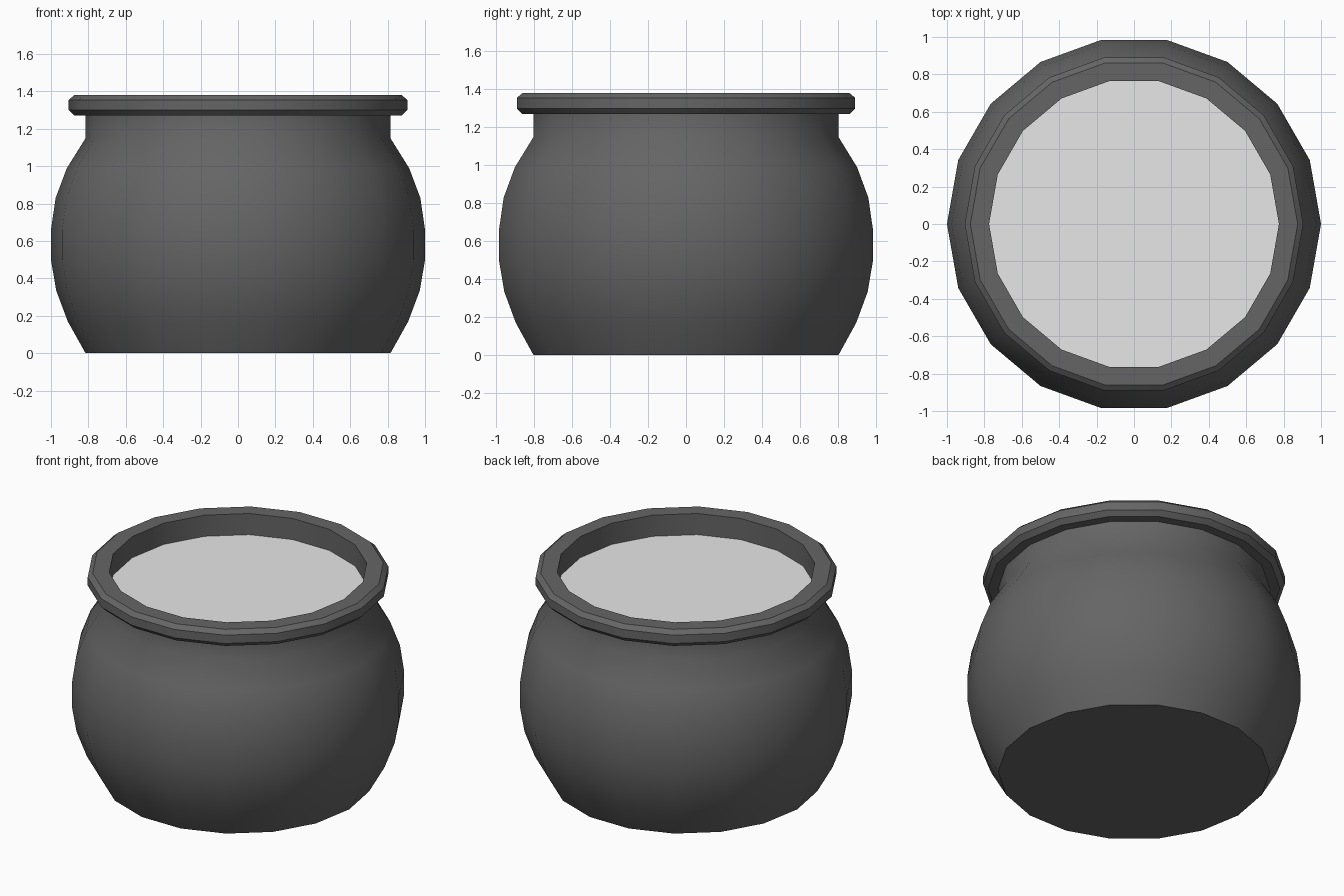
import bpy, bmesh, math

SIDES = 18

cube = bpy.data.objects.get("Cube")
if cube:
    bpy.data.objects.remove(cube, do_unlink=True)


def make_material(name, value):
    mat = bpy.data.materials.new(name)
    mat.use_nodes = True
    colour = (value, value, value, 1)
    mat.diffuse_color = colour
    mat.node_tree.nodes["Principled BSDF"].inputs["Base Color"].default_value = colour
    return mat


def lathe(name, profile, mat, cap_bottom=False, closed=False):
    """Turn a (radius, height) profile, listed from bottom to top on the outside."""
    bm = bmesh.new()
    rings = []
    for r, z in profile:
        angles = [math.tau * i / SIDES for i in range(SIDES)]
        rings.append([bm.verts.new((r * math.cos(a), r * math.sin(a), z)) for a in angles])
    pairs = list(zip(rings, rings[1:]))
    if closed:
        pairs.append((rings[-1], rings[0]))
    for low, high in pairs:
        for i in range(SIDES):
            j = (i + 1) % SIDES
            bm.faces.new((low[i], low[j], high[j], high[i]))
    if cap_bottom:
        bm.faces.new(rings[0][::-1])
    return finish(name, bm, mat)


def finish(name, bm, mat):
    mesh = bpy.data.meshes.new(name)
    bm.to_mesh(mesh)
    bm.free()
    mesh.materials.append(mat)
    obj = bpy.data.objects.new(name, mesh)
    bpy.context.collection.objects.link(obj)
    bpy.ops.object.select_all(action="DESELECT")
    obj.select_set(True)
    bpy.context.view_layer.objects.active = obj
    bpy.ops.object.shade_smooth_by_angle(angle=math.radians(36))
    return obj


iron = make_material("dark iron", 0.13)
pale = make_material("pale filling", 0.8)

# Rounded body with flat base and straight neck
lathe("pot_body", [(0.815, 0), (0.91, 0.17), (0.972, 0.335), (1, 0.5), (1, 0.66),
                   (0.975, 0.83), (0.915, 0.99), (0.815, 1.15), (0.815, 1.28)],
      iron, cap_bottom=True)

# Chamfered rim with the inner wall running down to the filling
lathe("pot_rim", [(0.775, 1.22), (0.81, 1.27), (0.875, 1.27), (0.905, 1.3),
                  (0.905, 1.355), (0.875, 1.38), (0.775, 1.38)], iron, closed=True)

# Flat surface of the contents
bm = bmesh.new()
bmesh.ops.create_circle(bm, cap_ends=True, segments=SIDES, radius=0.776)
# Align a corner with the x axis, matching the pot
for v in bm.verts:
    a = round(math.atan2(v.co.y, v.co.x) / (math.tau / SIDES) - 0.01) * math.tau / SIDES
    v.co = (0.776 * math.cos(a), 0.776 * math.sin(a), 1.24)
bmesh.ops.recalc_face_normals(bm, faces=bm.faces)
if next(iter(bm.faces)).normal.z < 0:
    bmesh.ops.reverse_faces(bm, faces=bm.faces)
finish("pot_filling", bm, pale)
